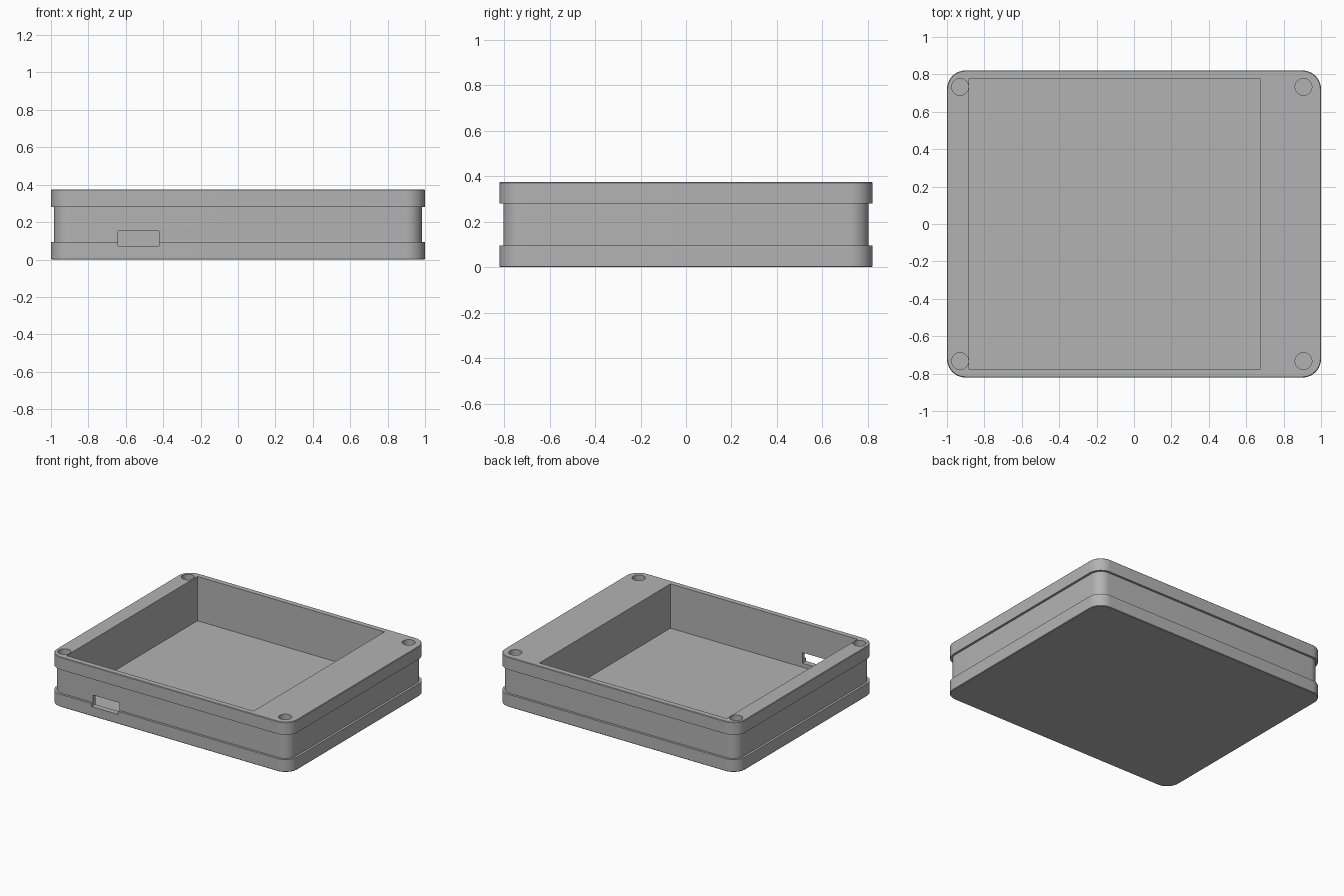
import bpy, bmesh
from math import cos, sin, pi, radians

cube = bpy.data.objects.get("Cube")
if cube:
    bpy.data.objects.remove(cube, do_unlink=True)

HX, HY, HEIGHT = 1.0, 0.821, 0.375
CORNER, STEP, EDGE = 0.1, 0.017, 0.004
FLOOR = 0.042

grey = bpy.data.materials.new("plain grey")
grey.use_nodes = True
grey.diffuse_color = (0.45, 0.45, 0.45, 1)
grey.node_tree.nodes["Principled BSDF"].inputs["Base Color"].default_value = (0.45, 0.45, 0.45, 1)


def add_object(name, bm):
    bmesh.ops.recalc_face_normals(bm, faces=bm.faces)
    mesh = bpy.data.meshes.new(name)
    bm.to_mesh(mesh)
    bm.free()
    mesh.materials.append(grey)
    obj = bpy.data.objects.new(name, mesh)
    bpy.context.collection.objects.link(obj)
    return obj


def rounded_outline(inset, steps=10):
    """Corner arcs of a rounded rectangle, counter-clockwise."""
    r = CORNER - inset
    centres = [(1, 1), (-1, 1), (-1, -1), (1, -1)]
    return [(sx * (HX - CORNER) + r * cos((q + i / steps) * pi / 2),
             sy * (HY - CORNER) + r * sin((q + i / steps) * pi / 2))
            for q, (sx, sy) in enumerate(centres) for i in range(steps + 1)]


def stacked_body(name, levels):
    """Skin rounded outlines through (inset, height) levels."""
    bm = bmesh.new()
    rings = [[bm.verts.new((x, y, z)) for x, y in rounded_outline(inset)]
             for inset, z in levels]
    for low, high in zip(rings, rings[1:]):
        for i in range(len(low)):
            j = (i + 1) % len(low)
            bm.faces.new((low[i], low[j], high[j], high[i]))
    bm.faces.new(rings[0][::-1])
    bm.faces.new(rings[-1])
    return add_object(name, bm)


def box(name, low, high):
    bm = bmesh.new()
    bmesh.ops.create_cube(bm, size=1)
    for v in bm.verts:
        v.co = [(a + b) / 2 + c * (b - a) for a, b, c in zip(low, high, v.co)]
    return add_object(name, bm)


def cylinder(name, x, y, radius, z0, z1):
    bm = bmesh.new()
    bmesh.ops.create_cone(bm, cap_ends=True, segments=32, radius1=radius,
                          radius2=radius, depth=z1 - z0)
    bmesh.ops.translate(bm, verts=bm.verts, vec=(x, y, (z0 + z1) / 2))
    return add_object(name, bm)


# Case with a raised band round the bottom and the top
case = stacked_body("case", [
    (EDGE, 0), (0, EDGE), (0, 0.095), (STEP, 0.095), (STEP, 0.28),
    (0, 0.28), (0, HEIGHT - EDGE), (EDGE, HEIGHT)])

# Open compartment, side port and corner screw holes
cutters = [
    box("compartment_cutter", (-0.882, -0.778, FLOOR), (0.674, 0.778, 0.5)),
    box("port_cutter", (-0.642, -0.9, 0.072), (-0.422, -0.7, 0.152))]
cutters += [cylinder("screw_hole_cutter", x, y, 0.045, FLOOR, 0.5)
            for x in (-0.93, 0.906) for y in (-0.733, 0.733)]

bpy.context.view_layer.objects.active = case
case.select_set(True)
for cutter in cutters:
    cut = case.modifiers.new(cutter.name, "BOOLEAN")
    cut.operation, cut.solver, cut.object = "DIFFERENCE", "EXACT", cutter
    bpy.ops.object.modifier_apply(modifier=cut.name)
    bpy.data.objects.remove(cutter, do_unlink=True)

bpy.ops.object.shade_smooth_by_angle(angle=radians(30))
